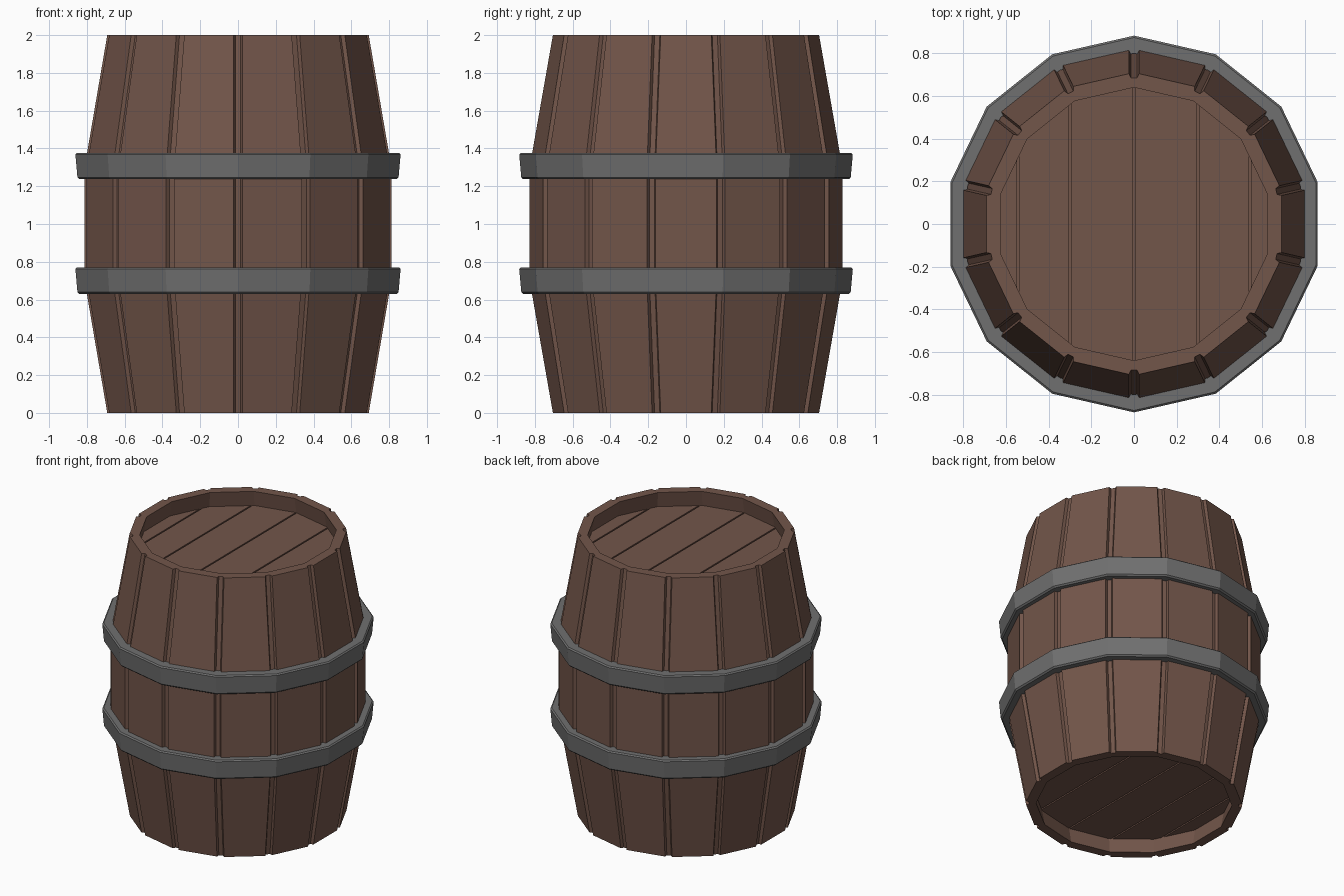
import bpy, bmesh
from math import sin, cos, pi
from mathutils import Vector

if "Cube" in bpy.data.objects:
    bpy.data.objects.remove(bpy.data.objects["Cube"])

N = 14


def material(name, rgb):
    m = bpy.data.materials.new(name)
    m.diffuse_color = (*rgb, 1)
    m.use_nodes = True
    m.node_tree.nodes["Principled BSDF"].inputs["Base Color"].default_value = m.diffuse_color
    return m


wood = material("wood", (0.17, 0.092, 0.068))
iron = material("iron", (0.16, 0.16, 0.16))


def finish(bm, name, mat):
    bmesh.ops.recalc_face_normals(bm, faces=bm.faces)
    me = bpy.data.meshes.new(name)
    bm.to_mesh(me)
    bm.free()
    me.materials.append(mat)
    ob = bpy.data.objects.new(name, me)
    bpy.context.collection.objects.link(ob)
    return ob


def corner(i, r, z=0.0):
    a = pi / 2 + 2 * pi * i / N
    return Vector((r * cos(a), r * sin(a), z))


def ring(r, z):
    return [corner(i, r, z) for i in range(N)]


def grooved_ring(r, z, half=0.024, depth=0.02):
    # each corner of the 14-gon is cut away by a small channel between staves
    pts = []
    for i in range(N):
        p, before, after = (corner(j, r, z) for j in (i, i - 1, i + 1))
        inward = corner(i, depth)
        a = p + (before - p).normalized() * half
        b = p + (after - p).normalized() * half
        pts += [a, a.lerp(b, 0.2) - inward, a.lerp(b, 0.8) - inward, b]
    return pts


def bridge(bm, lo, hi):
    n = len(lo)
    for i in range(n):
        j = (i + 1) % n
        bm.faces.new((lo[i], lo[j], hi[j], hi[i]))


# Stave body: grooved outside, plain inside
bm = bmesh.new()
profile = [(0.71, 0), (0.833, 0.7), (0.833, 1.3), (0.71, 2)]
outer = [[bm.verts.new(p) for p in grooved_ring(r, z)] for r, z in profile]
inner = [[bm.verts.new(p) for p in ring(r - 0.07, z)] for r, z in profile]
for loops in (outer, inner):
    for lo, hi in zip(loops, loops[1:]):
        bridge(bm, lo, hi)
for o, n in ((outer[0], inner[0]), (outer[-1], inner[-1])):
    for i in range(N):
        j = (i + 1) % N
        g = o[4 * i:4 * i + 4]
        bm.faces.new((n[i], *g))
        bm.faces.new((n[i], g[3], o[4 * j], n[j]))
finish(bm, "staves", wood)

# Iron hoops: slightly flared, chamfered 14-sided bands
section = [(0.80, 0), (0.862, 0), (0.872, 0.01), (0.883, 0.132), (0.874, 0.14), (0.80, 0.14)]
for name, z0 in (("lower_hoop", 0.63), ("upper_hoop", 1.237)):
    bm = bmesh.new()
    loops = [[bm.verts.new(p) for p in ring(r, z0 + z)] for r, z in section]
    for k in range(len(loops)):
        bridge(bm, loops[k - 1], loops[k])
    finish(bm, name, iron)


def prism(r, z0, z1):
    bm = bmesh.new()
    lo, hi = ([bm.verts.new(p) for p in ring(r, z)] for z in (z0, z1))
    bridge(bm, lo, hi)
    bm.faces.new(lo)
    bm.faces.new(hi)
    return bm


def keep_side(bm, x, sign):
    geom = bm.verts[:] + bm.edges[:] + bm.faces[:]
    bmesh.ops.bisect_plane(bm, geom=geom, plane_co=(x, 0, 0),
                           plane_no=(sign, 0, 0), clear_inner=True)
    edges = [e for e in bm.edges if e.is_boundary]
    if edges:
        bmesh.ops.holes_fill(bm, edges=edges)


# Recessed heads: planks with narrow gaps over a backing disc
cuts = [-0.7, -0.543, -0.301, 0, 0.301, 0.543, 0.7]
for side, z0, z1, b0, b1 in (("bottom", 0.11, 0.14, 0.13, 0.15),
                             ("top", 1.86, 1.89, 1.85, 1.87)):
    for k in range(6):
        bm = prism(0.67, z0, z1)
        keep_side(bm, cuts[k] + 0.005, 1)
        keep_side(bm, cuts[k + 1] - 0.005, -1)
        finish(bm, f"{side}_plank_{k + 1}", wood)
    finish(prism(0.67, b0, b1), f"{side}_backing", wood)
